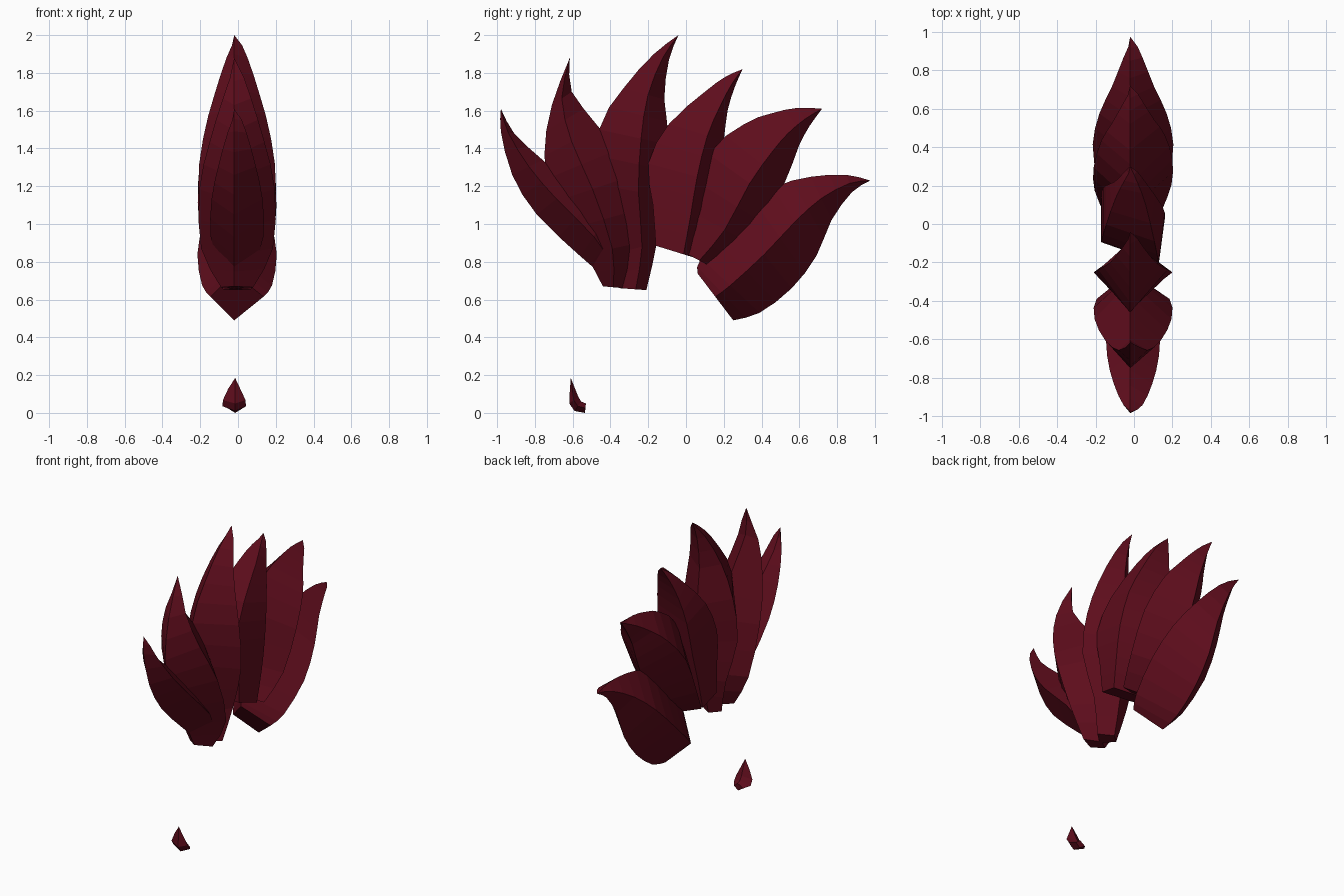
import bpy, bmesh
from mathutils import Vector

if "Cube" in bpy.data.objects:
    bpy.data.objects.remove(bpy.data.objects["Cube"])

mat = bpy.data.materials.new("dark_red")
mat.diffuse_color = (0.115, 0.004, 0.012, 1)
mat.use_nodes = True
mat.node_tree.nodes["Principled BSDF"].inputs["Base Color"].default_value = mat.diffuse_color


def smooth_path(pts, sub):
    """Catmull-Rom samples through the control points."""
    v = [Vector(p) for p in pts]
    v = [2 * v[0] - v[1]] + v + [2 * v[-1] - v[-2]]
    out = []
    for i in range(1, len(v) - 2):
        a, b, c, d = v[i - 1:i + 3]
        for k in range(sub):
            t = k / sub
            out.append(0.5 * (2 * b + (c - a) * t + (2 * a - 5 * b + 4 * c - d) * t * t
                              + (3 * b - a - 3 * c + d) * t ** 3))
    return out + [v[-2]]


def spike(name, front, back, widths, tip, ridge=0.5, left=None, twist=0, sub=2,
          cx=-0.02, side_cx=-0.005):
    """Curved diamond-section lock; front/back are (y, z) edges from root to tip.
    twist moves the front corner to the right and the back corner to the left."""
    left = ridge if left is None else left
    f = smooth_path(front + [tip], sub)
    b = smooth_path(back + [tip], sub)
    w = smooth_path([(x, 0) for x in widths + [0]], sub)
    bm = bmesh.new()
    rings = []
    for p, q, h in zip(f[:-1], b[:-1], w[:-1]):
        m, n = p.lerp(q, ridge), p.lerp(q, left)
        rings.append([bm.verts.new(c) for c in (
            (cx + twist * h.x, p.x, p.y), (side_cx + h.x, m.x, m.y),
            (cx - twist * h.x, q.x, q.y), (side_cx - h.x, n.x, n.y))])
    point = bm.verts.new((cx, *tip))
    for r, s in zip(rings, rings[1:]):
        for i in range(4):
            j = (i + 1) % 4
            bm.faces.new((r[i], r[j], s[j], s[i]))
    for i in range(4):
        bm.faces.new((rings[-1][i], rings[-1][(i + 1) % 4], point))
    bm.faces.new(rings[0][::-1])
    bmesh.ops.recalc_face_normals(bm, faces=bm.faces)
    me = bpy.data.meshes.new(name)
    bm.to_mesh(me)
    bm.free()
    me.materials.append(mat)
    ob = bpy.data.objects.new(name, me)
    bpy.context.collection.objects.link(ob)
    return ob


# Crest of six locks, front to rear
spike("front_lock",
      [(-.47, .755), (-.56, .83), (-.79, 1.05), (-.92, 1.26), (-.98, 1.49)],
      [(-.36, .86), (-.43, 1.02), (-.60, 1.20), (-.76, 1.34), (-.91, 1.48)],
      [.10, .14, .135, .10, .05], (-.98, 1.61), .55)
spike("second_lock",
      [(-.44, .67), (-.53, .84), (-.69, 1.12), (-.75, 1.36), (-.71, 1.63)],
      [(-.33, .66), (-.25, .90), (-.30, 1.25), (-.46, 1.51), (-.605, 1.70)],
      [.085, .19, .20, .145, .075], (-.615, 1.88), .5)
spike("third_lock",
      [(-.35, .66), (-.35, .85), (-.42, 1.20), (-.46, 1.50), (-.33, 1.72), (-.17, 1.90)],
      [(-.21, .65), (-.155, .90), (-.14, 1.15), (-.09, 1.42), (-.115, 1.66), (-.09, 1.87)],
      [.075, .13, .205, .18, .12, .055], (-.04, 2.0), .6)
spike("fourth_lock",
      [(-.16, .885), (-.175, 1.10), (-.20, 1.32), (-.09, 1.53), (.10, 1.70), (.21, 1.78)],
      [(.05, .82), (.11, 1.02), (.17, 1.22), (.20, 1.44), (.22, 1.60), (.26, 1.73)],
      [.155, .165, .165, .14, .09, .045], (.30, 1.82), .7, .3, .9)
spike("fifth_lock",
      [(-.01, .85), (.05, 1.05), (.12, 1.37), (.31, 1.53), (.45, 1.585), (.59, 1.615)],
      [(.12, .78), (.30, .92), (.47, 1.12), (.56, 1.31), (.60, 1.42), (.655, 1.52)],
      [.15, .20, .205, .165, .11, .055], (.72, 1.61), .62, .5)
spike("rear_lock",
      [(.06, .74), (.08, .82), (.27, 1.02), (.46, 1.19), (.66, 1.25), (.85, 1.26)],
      [(.25, .49), (.39, .53), (.56, .66), (.69, .83), (.77, 1.02), (.88, 1.17)],
      [.14, .185, .21, .175, .11, .05], (.975, 1.23), .5)

# Small chin tuft below the front
spike("chin_tuft",
      [(-.535, .0), (-.59, .01), (-.618, .05), (-.615, .12)],
      [(-.53, .05), (-.555, .06), (-.57, .085), (-.59, .135)],
      [.035, .062, .06, .032], (-.61, .185), .5, sub=1, cx=-.015, side_cx=-.02)
